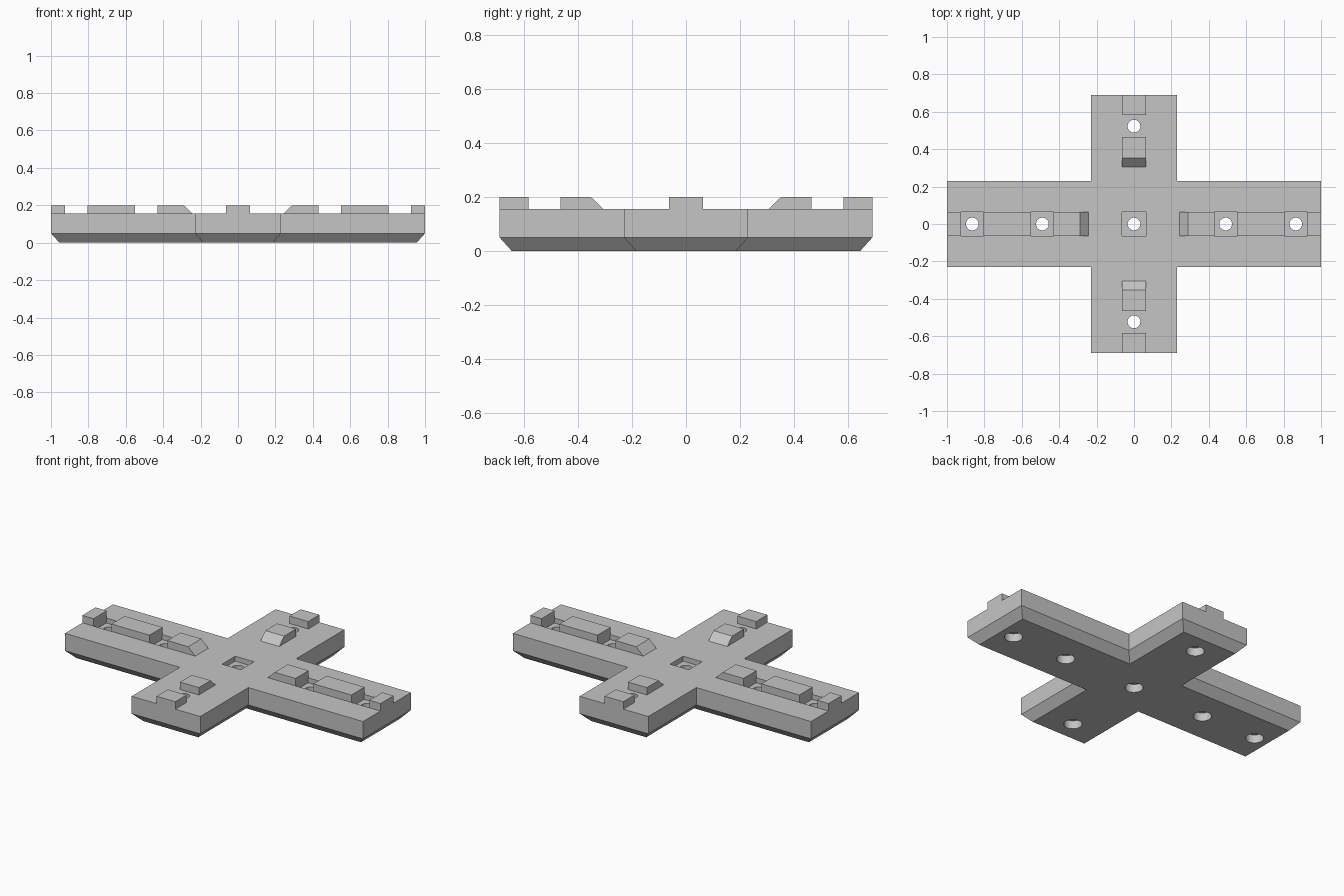
import bpy, bmesh, math
from mathutils import Matrix, Vector

cube = bpy.data.objects.get("Cube")
if cube:
    bpy.data.objects.remove(cube, do_unlink=True)

LONG, SHORT, HALF = 1.0, 0.69, 0.23      # arm reaches and half width
DECK, TOP, BEVEL = 0.155, 0.2, 0.05      # heights
RIDGE = 0.063                            # half width of ridges and recesses
RECESS_FLOOR = 0.125

grey = bpy.data.materials.new("light grey")
grey.use_nodes = True
grey.diffuse_color = (0.56, 0.56, 0.56, 1)
grey.node_tree.nodes["Principled BSDF"].inputs["Base Color"].default_value = grey.diffuse_color


def make_object(name, bm):
    bmesh.ops.recalc_face_normals(bm, faces=bm.faces)
    mesh = bpy.data.meshes.new(name)
    bm.to_mesh(mesh)
    bm.free()
    mesh.materials.append(grey)
    obj = bpy.data.objects.new(name, mesh)
    bpy.context.collection.objects.link(obj)
    return obj


def cross_outline(inset):
    """Plus-shaped outline, shrunk by an inset."""
    a, b, w = LONG - inset, SHORT - inset, HALF - inset
    quarter = [(a, w), (w, w), (w, b)]
    points = []
    for sx, sy in ((1, 1), (-1, 1), (-1, -1), (1, -1)):
        corner = [(x * sx, y * sy) for x, y in quarter]
        points += corner if sx * sy > 0 else corner[::-1]
    return points


def loft(name, rings):
    bm = bmesh.new()
    loops = [[bm.verts.new(p) for p in ring] for ring in rings]
    bm.faces.new(loops[0])
    bm.faces.new(loops[-1])
    for low, high in zip(loops, loops[1:]):
        for i in range(len(low)):
            j = (i + 1) % len(low)
            bm.faces.new((low[i], low[j], high[j], high[i]))
    return make_object(name, bm)


# Cross-shaped plate with a chamfered underside
plate = loft("cross_plate", [
    [(x, y, z) for x, y in cross_outline(inset)]
    for z, inset in ((0, 0.045), (BEVEL, 0), (DECK, 0))])


def cutter(name, spots, shape, low, high, radius):
    bm = bmesh.new()
    for x, y in spots:
        place = Matrix.Translation((x, y, (low + high) / 2))
        if shape == "square":
            scale = Matrix.Diagonal(Vector((2 * radius, 2 * radius, high - low, 1)))
            bmesh.ops.create_cube(bm, size=1, matrix=place @ scale)
        else:
            bmesh.ops.create_cone(bm, cap_ends=True, segments=32, radius1=radius,
                                  radius2=radius, depth=high - low, matrix=place)
    obj = make_object(name, bm)
    obj.hide_render = True
    return obj


# Square recesses, through holes and wider pockets underneath
recess_spots = [(0, 0)] + [(s * x, 0) for s in (1, -1) for x in (0.49, 0.865)]
hole_spots = recess_spots + [(0, 0.523), (0, -0.523)]
cutters = [
    cutter("recess_cutter", recess_spots, "square", RECESS_FLOOR, 0.3, RIDGE),
    cutter("hole_cutter", hole_spots, "round", -0.1, 0.3, 0.034),
    cutter("pocket_cutter", hole_spots, "round", -0.1, 0.05, 0.05),
]
bpy.ops.object.select_all(action="DESELECT")
bpy.context.view_layer.objects.active = plate
plate.select_set(True)
for tool in cutters:
    mod = plate.modifiers.new(tool.name, "BOOLEAN")
    mod.operation = "DIFFERENCE"
    mod.solver = "EXACT"
    mod.object = tool
    bpy.ops.object.modifier_apply(modifier=mod.name)
    bpy.data.objects.remove(tool, do_unlink=True)
bpy.ops.object.shade_smooth_by_angle(angle=math.radians(30))


def ridge(name, start, end, slope, angle):
    """Raised block along an arm, with an optional ramp on its inner end."""
    profile = [(start, DECK), (end, DECK), (end, TOP), (start + slope, TOP)]
    obj = loft(name, [[(x, y, z) for x, z in profile] for y in (-RIDGE, RIDGE)])
    obj.data.transform(Matrix.Rotation(angle, 4, "Z"))


# Raised ridges on all four arms
long_arm = (("ramp", 0.243, 0.43, 0.047), ("ridge", 0.55, 0.805, 0),
            ("end_block", 0.925, LONG, 0))
short_arm = (("ramp", 0.305, 0.465, 0.047), ("end_block", 0.583, SHORT, 0))
for turn, side in enumerate(("left", "back", "right", "front")):
    for part, start, end, slope in (short_arm if turn % 2 else long_arm):
        ridge(f"{side}_{part}", start, end, slope, turn * math.pi / 2)
